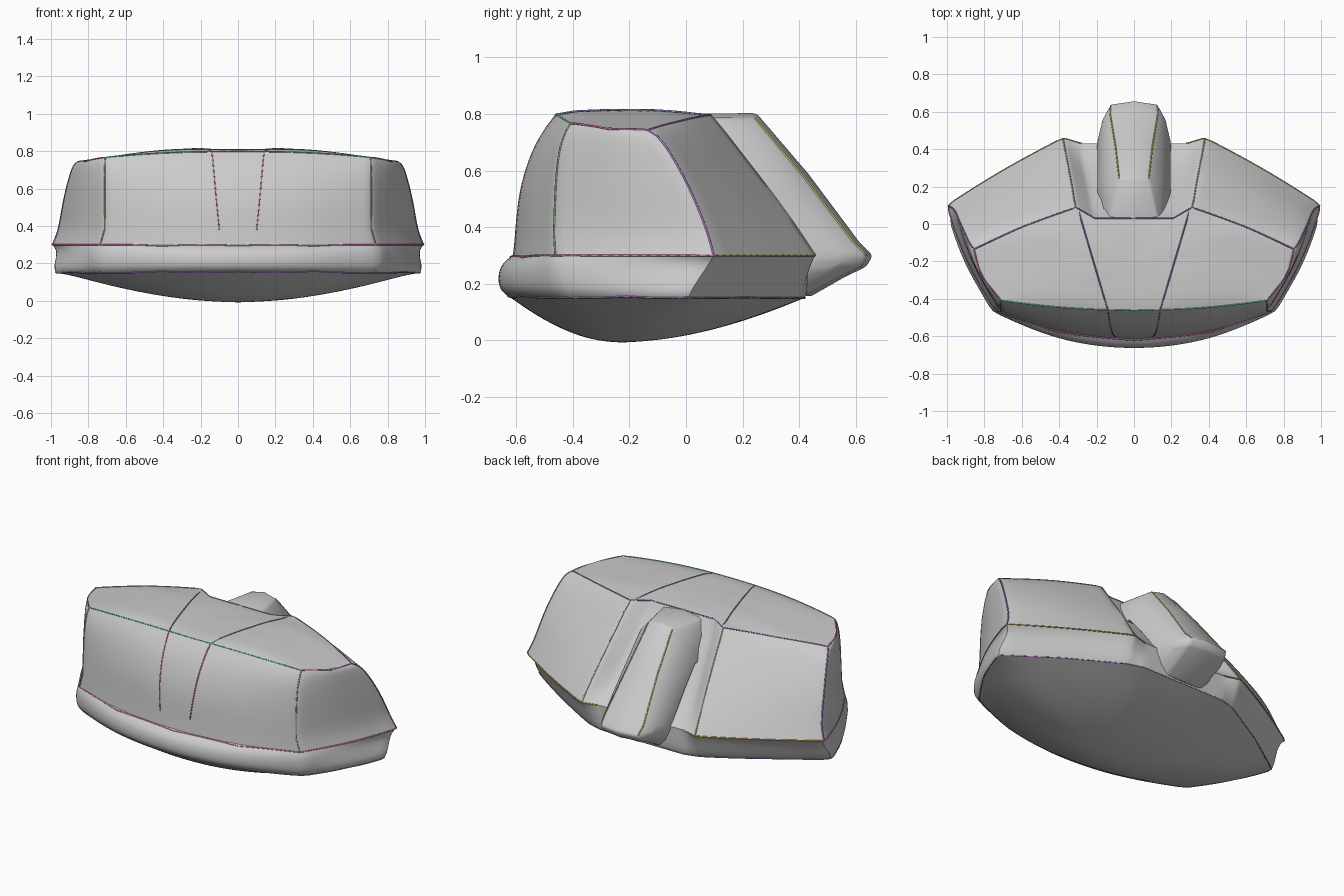
import bpy, bmesh, math
from mathutils import Vector
from mathutils.bvhtree import BVHTree

if "Cube" in bpy.data.objects:
    bpy.data.objects.remove(bpy.data.objects["Cube"])


def make_object(name, bm):
    bmesh.ops.recalc_face_normals(bm, faces=bm.faces)
    mesh = bpy.data.meshes.new(name)
    bm.to_mesh(mesh)
    bm.free()
    ob = bpy.data.objects.new(name, mesh)
    bpy.context.collection.objects.link(ob)
    return ob


def finish(ob, angle):
    bpy.ops.object.select_all(action='DESELECT')
    ob.select_set(True)
    bpy.context.view_layer.objects.active = ob
    for m in list(ob.modifiers):
        bpy.ops.object.modifier_apply(modifier=m.name)
    bpy.ops.object.shade_smooth_by_angle(angle=math.radians(angle))


def outline(z, front, corner, side, panel, channel, droop=0):
    """Closed symmetric outline; in-between points follow from the corners."""
    c, s, p = Vector(corner), Vector(side), Vector(panel)
    half = [(0, front), (c.x * .55, front + (c.y - front) * .25), c,
            (c + s) / 2 + Vector((.04, 0)), s,
            (s + p) / 2 + Vector((.012, .012)), p,
            (p.x - .1, channel), (0, channel)]
    half = [Vector((x, y, z - droop * x ** 3)) for x, y in half]
    return half + [Vector((-v.x, v.y, v.z)) for v in reversed(half[1:-1])]


def scaled(ring, s, centre, power):
    out = []
    for p in ring:
        q = Vector(centre).lerp(p, s)
        q.z = centre[2] + (p.z - centre[2]) * s ** power
        out.append(q)
    return out


# Main shell: horizontal outlines from hull rim to roof rim
levels = [
    outline(.15, -.635, (.74, -.44), (.98, .01), (.38, .39), .42),
    outline(.18, -.685, (.76, -.465), (.995, .02), (.38, .41), .43),
    outline(.265, -.68, (.76, -.47), (.97, .08), (.38, .44), .43),
    outline(.30, -.625, (.74, -.465), (1, .10), (.38, .46), .43),
    outline(.38, -.615, (.715, -.47), (.965, .08), (.37, .41), .33),
    outline(.52, -.605, (.715, -.465), (.945, .025), (.35, .31), .22),
    outline(.66, -.56, (.715, -.455), (.91, -.05), (.33, .2), .12),
    outline(.745, -.51, (.715, -.43), (.885, -.105), (.32, .135), .06, .02),
    outline(.80, -.465, (.71, -.41), (.855, -.135), (.31, .09), .03, .09),
]
HULL_C, ROOF_C = (0, -.24, -.012), (0, -.2, .81)
bottom = [scaled(levels[0], s, HULL_C, 1.8) for s in (.3, .55, .8)]
roof = [scaled(levels[-1], s, ROOF_C, 2) for s in (.8, .45)]
for ring in roof:                      # two soft swells left and right
    for v in ring:
        v.z += .02 * math.exp(-((abs(v.x) - .4) / .2) ** 2) * (v.y < 0)

bm = bmesh.new()
crease = bm.edges.layers.float.new('crease_edge')
rows = [[bm.verts.new(p) for p in r] for r in bottom + levels + roof]
n = len(rows[0])
for a, b in zip(rows, rows[1:]):
    for i in range(n):
        j = (i + 1) % n
        bm.faces.new((a[i], a[j], b[j], b[i]))
for row, c in ((rows[0], HULL_C), (rows[-1], ROOF_C)):
    tip = bm.verts.new(c)
    for i in range(n):
        bm.faces.new((row[i], row[(i + 1) % n], tip))

# Hard rims around the shell and hard upright corners
first, last = 3, 2 + len(levels)
for k in (first, first + 3, last):
    for i in range(n):
        bm.edges.get((rows[k][i], rows[k][(i + 1) % n]))[crease] = 1.0
for k in range(first, last):
    for i in (2, 4, 6, 7):
        for col in (i, n - i):
            bm.edges.get((rows[k][col], rows[k + 1][col]))[crease] = .9
shell = make_object("shell", bm)
shell.modifiers.new("smooth", 'SUBSURF').levels = 3
finish(shell, 32)

# Central rear spine: outer profile (y, z, half width), sides flare to its root
profile = [(-.02, .785, .14), (.245, .785, .08), (.42, .575, .10), (.595, .345, .13),
           (.642, .30, .125), (.62, .262, .125), (.54, .225, .12), (.42, .16, .12)]
root = Vector((0, .12, .30))
ROOT_W = .2
bm = bmesh.new()
rows = []
for y, z, a in profile:
    out = Vector((0, y, z))
    inner = out.lerp(root, .42)
    mid = out.lerp(inner, .35)
    ridge = out + (out - inner).normalized() * .018
    half = [(ROOT_W, inner), (a * .45 + ROOT_W * .55, mid), (a, out)]
    pts = [(-w, v.y, v.z) for w, v in half] + [ridge]
    pts += [(w, v.y, v.z) for w, v in reversed(half)]
    rows.append([bm.verts.new(p) for p in pts])
for r, s in zip(rows, rows[1:]):
    for i in range(7):
        j = (i + 1) % 7
        bm.faces.new((r[i], r[j], s[j], s[i]))
bm.faces.new(rows[0])
bm.faces.new(rows[-1])
spine = make_object("rear_spine", bm)
bev = spine.modifiers.new("soft", 'BEVEL')
bev.width, bev.segments, bev.limit_method = .012, 2, 'ANGLE'
finish(spine, 40)

# Thin coloured seams laid onto the surfaces
dg = bpy.context.evaluated_depsgraph_get()
trees = {o: BVHTree.FromObject(o, dg) for o in (shell, spine)}


def seam(name, target, points, colour):
    mat = bpy.data.materials.new(name)
    mat.diffuse_color = (*colour, 1)
    mat.use_nodes = True
    mat.node_tree.nodes["Principled BSDF"].inputs["Base Color"].default_value = mat.diffuse_color
    path = []
    for p, q in zip(points, points[1:]):
        path += [Vector(p).lerp(Vector(q), t / 8) for t in range(8)]
    path.append(Vector(points[-1]))
    for side, label in ((1, "right"), (-1, "left")):
        cu = bpy.data.curves.new(name, 'CURVE')
        cu.dimensions, cu.bevel_depth, cu.bevel_resolution = '3D', .004, 0
        cu.materials.append(mat)
        sp = cu.splines.new('POLY')
        sp.points.add(len(path) - 1)
        for pt, v in zip(sp.points, path):
            hit = trees[target].find_nearest(Vector((v.x * side, v.y, v.z)))[0]
            pt.co = (*hit, 1)
        ob = bpy.data.objects.new(f"{name}_{label}", cu)
        bpy.context.collection.objects.link(ob)


PURPLE, PINK, TEAL, GREEN = (.45, .2, .6), (.8, .2, .6), (.15, .6, .5), (.35, .65, .3)
BROWN, RED, BLUE, YELLOW = (.6, .4, .1), (.65, .2, .25), (.25, .25, .6), (.65, .6, .15)
seam("hull_seam", shell, levels[0][:9], PURPLE)
seam("belt_side_seam", shell, levels[3][:5], PINK)
seam("belt_rear_seam", shell, levels[3][4:8], BROWN)
seam("roof_front_seam", shell, levels[-1][:3], TEAL)
seam("roof_side_seam", shell, levels[-1][2:5], PINK)
seam("roof_rear_seam", shell, levels[-1][4:9], PURPLE)
for i, name, colour in ((2, "front_corner_seam", GREEN), (4, "side_corner_seam", PURPLE),
                        (6, "rear_panel_seam", GREEN)):
    seam(name, shell, [r[i] for r in levels[3:]], colour)
seam("nose_seam", shell, [(.1, -.6, .38), (.14, -.465, .8)], RED)
seam("roof_seam", shell, [(.14, -.46, .81), (.3, .08, .79)], BLUE)
seam("spine_seam", spine, [(a, y, z) for y, z, a in profile[1:5]], YELLOW)
